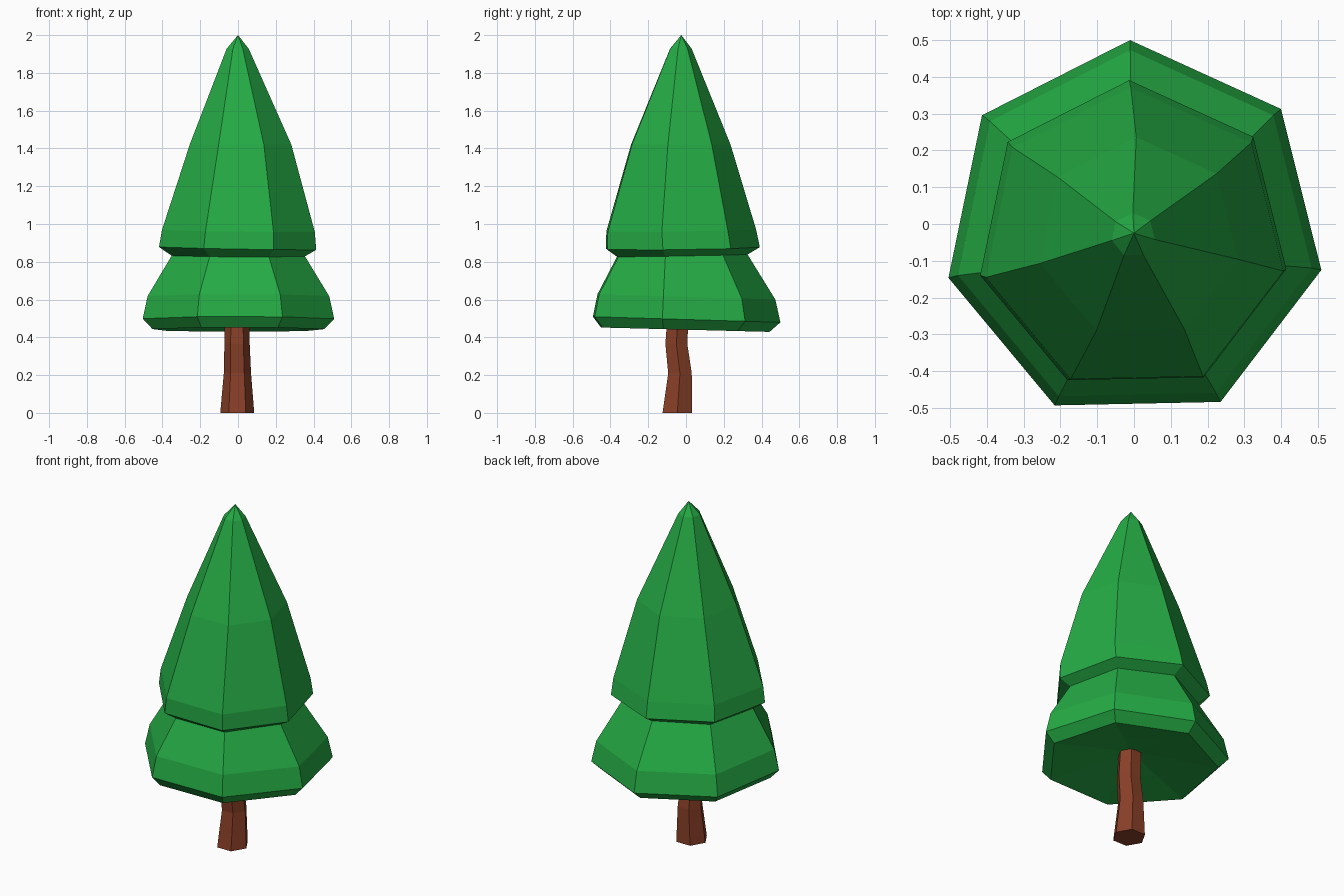
import bpy, bmesh, math

if "Cube" in bpy.data.objects:
    bpy.data.objects.remove(bpy.data.objects["Cube"])


def material(name, color):
    m = bpy.data.materials.new(name)
    m.diffuse_color = (*color, 1.0)
    m.use_nodes = True
    m.node_tree.nodes["Principled BSDF"].inputs["Base Color"].default_value = m.diffuse_color
    return m


def stack_rings(name, sides, start_deg, rings, mat):
    """Bridge polygon rings (cx, cy, z, radius, tilt_x, tilt_y); radius 0 makes a tip."""
    bm = bmesh.new()
    loops = []
    for cx, cy, z, r, tx, ty in rings:
        if r == 0:
            loops.append([bm.verts.new((cx, cy, z))])
            continue
        loop = []
        for i in range(sides):
            a = math.radians(start_deg) + math.tau * i / sides
            dx, dy = r * math.cos(a), r * math.sin(a)
            loop.append(bm.verts.new((cx + dx, cy + dy, z + tx * dx + ty * dy)))
        loops.append(loop)
    for lo, hi in zip(loops, loops[1:]):
        for i in range(sides):
            j = (i + 1) % sides
            if len(lo) == 1:
                bm.faces.new((lo[0], hi[j], hi[i]))
            elif len(hi) == 1:
                bm.faces.new((lo[i], lo[j], hi[0]))
            else:
                bm.faces.new((lo[i], lo[j], hi[j], hi[i]))
    # close open ends
    if len(loops[0]) > 1:
        bm.faces.new(list(reversed(loops[0])))
    if len(loops[-1]) > 1:
        bm.faces.new(loops[-1])
    bmesh.ops.recalc_face_normals(bm, faces=bm.faces)
    me = bpy.data.meshes.new(name)
    bm.to_mesh(me)
    bm.free()
    me.materials.append(mat)
    ob = bpy.data.objects.new(name, me)
    bpy.context.collection.objects.link(ob)
    return ob


green = material("leaf green", (0.018, 0.405, 0.058))
brown = material("bark brown", (0.245, 0.050, 0.020))

# Foliage: hollow underside, lower skirt, notch, upper cone
stack_rings("foliage", 7, 91.2, [
    (0.0, -0.03, 0.52, 0, 0, 0),
    (0.0, -0.025, 0.48, 0.24, 0, -0.02),
    (0.0, -0.025, 0.441, 0.467, 0, -0.026),
    (0.0, -0.02, 0.495, 0.52, 0, -0.03),
    (0.0, -0.02, 0.615, 0.493, 0, -0.03),
    (0.0, -0.036, 0.832, 0.362, -0.005, 0.018),
    (-0.004, -0.036, 0.872, 0.427, -0.018, 0.012),
    (0.0, -0.044, 0.965, 0.415, -0.012, 0.015),
    (0.012, -0.04, 1.42, 0.276, 0, 0),
    (-0.002, -0.03, 1.928, 0.06, 0, 0),
    (0.0, -0.025, 2.0, 0, 0, 0),
], green)

# Trunk: slightly crooked six-sided post
stack_rings("trunk", 6, 0, [
    (-0.004, -0.046, 0.0, 0.09, 0, 0),
    (-0.003, -0.032, 0.21, 0.072, 0, 0),
    (-0.005, -0.051, 0.365, 0.067, 0, 0),
    (-0.006, -0.04, 0.56, 0.064, 0, 0),
], brown)
